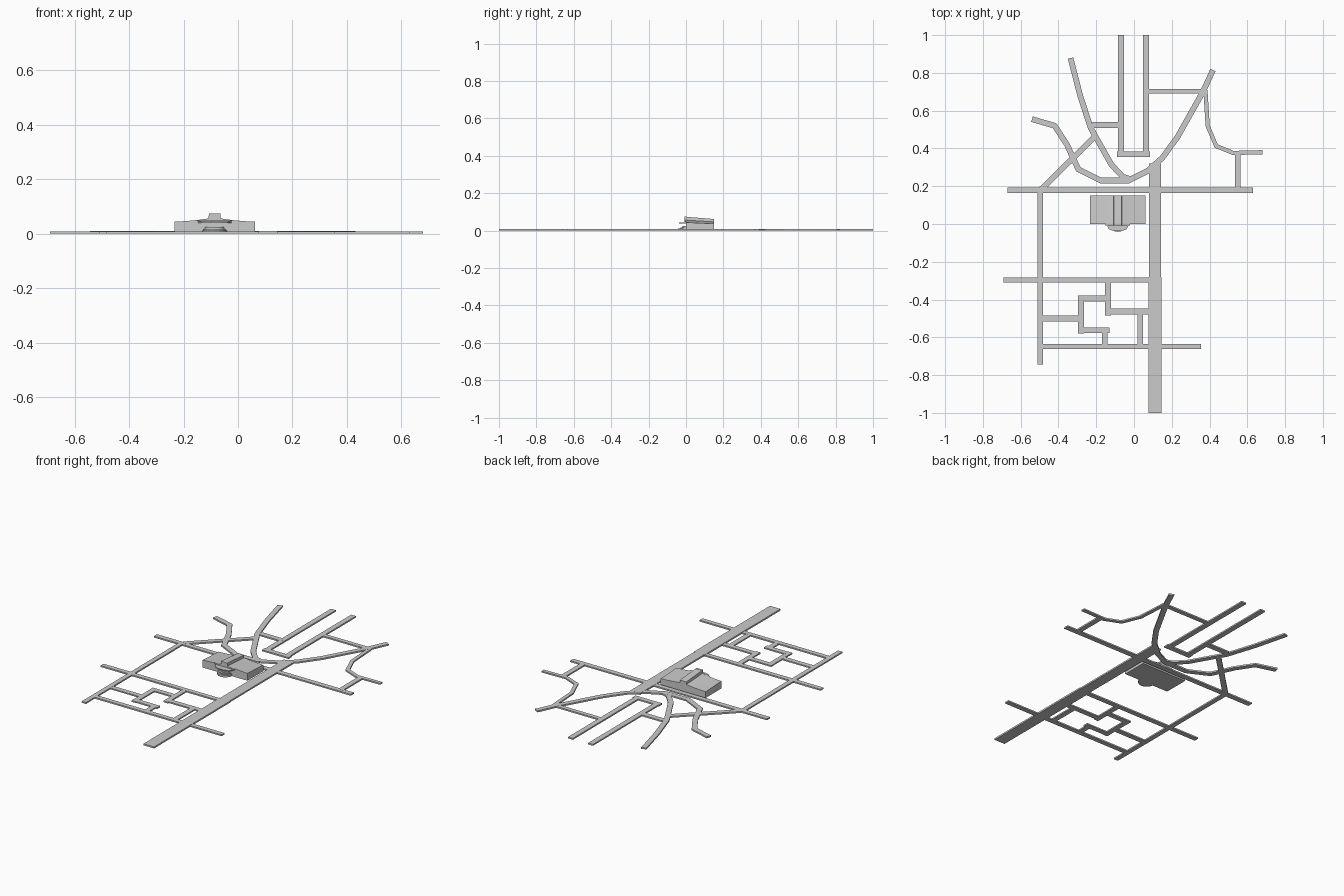
import bpy, bmesh, math
from mathutils import Vector

if "Cube" in bpy.data.objects:
    bpy.data.objects.remove(bpy.data.objects["Cube"])

ROAD_Z = 0.009
CX = -0.086          # centre line of the building


def finish(name, bm):
    bmesh.ops.recalc_face_normals(bm, faces=bm.faces)
    me = bpy.data.meshes.new(name)
    bm.to_mesh(me)
    bm.free()
    ob = bpy.data.objects.new(name, me)
    bpy.context.collection.objects.link(ob)
    return ob


def road(name, pts, width, top=ROAD_Z):
    """Flat slab following a polyline with mitred corners."""
    p = [Vector(q) for q in pts]
    bm = bmesh.new()
    rings = []
    for i, c in enumerate(p):
        a = (c - p[i - 1]).normalized() if i else (p[1] - c).normalized()
        b = (p[i + 1] - c).normalized() if i < len(p) - 1 else a
        t = (a + b).normalized()
        n = Vector((-t.y, t.x)) * (width / 2 / max(t.dot(a), 0.4))
        l, r = c + n, c - n
        rings.append([bm.verts.new((v.x, v.y, z)) for v, z in
                      ((l, 0), (r, 0), (r, top), (l, top))])
    for s, e in zip(rings, rings[1:]):
        for k in range(4):
            bm.faces.new((s[k], s[(k + 1) % 4], e[(k + 1) % 4], e[k]))
    bm.faces.new(rings[0])
    bm.faces.new(rings[-1])
    return finish(name, bm)


def slab(name, outline, z0, z1):
    """Prism from a plan outline."""
    bm = bmesh.new()
    f = bm.faces.new([bm.verts.new((x, y, z0)) for x, y in outline])
    top = bmesh.ops.extrude_face_region(bm, geom=[f])["geom"]
    for v in top:
        if isinstance(v, bmesh.types.BMVert):
            v.co.z = z1
    return finish(name, bm)


def roofed_block(name, half, y0, y1, drop):
    """Front profile (mirrored about CX) run back, with the roof falling to the rear."""
    prof = [(CX - x, z) for x, z in half] + [(CX + x, z) for x, z in reversed(half)]
    bm = bmesh.new()
    front = [bm.verts.new((x, y0, z)) for x, z in prof]
    back = [bm.verts.new((x, y1, z * (1 - drop))) for x, z in prof]
    n = len(prof)
    for i in range(n):
        j = (i + 1) % n
        bm.faces.new((front[i], front[j], back[j], back[i]))
    bm.faces.new(front)
    bm.faces.new(back)
    return finish(name, bm)


# Main avenue
road("avenue_south", [(0.111, -1), (0.111, -0.28)], 0.07, 0.0096)
road("avenue_north", [(0.111, -0.28), (0.111, 0.32)], 0.064, 0.0094)

# Straight streets: start, end, width
streets = [
    ((-0.67, 0.178), (0.63, 0.178), 0.03),
    ((-0.497, 0.178), (-0.497, -0.745), 0.028),
    ((-0.69, -0.297), (0.09, -0.297), 0.028),
    ((-0.51, -0.648), (0.355, -0.648), 0.028),
    ((-0.07, 0.36), (-0.07, 1), 0.032),
    ((0.063, 0.36), (0.063, 1), 0.032),
    ((-0.09, 0.37), (0.085, 0.37), 0.03),
    ((0.07, 0.703), (0.37, 0.703), 0.026),
    ((-0.22, 0.523), (-0.07, 0.523), 0.032),
    ((0.55, 0.375), (0.55, 0.18), 0.03),
    ((-0.49, 0.185), (-0.205, 0.465), 0.03),
]
for i, (a, b, w) in enumerate(streets):
    road(f"street_{i + 1}", [a, b], w, 0.0084 + 0.00004 * i)

# Narrow lanes of the southern block
lanes = [
    ((-0.49, -0.5), (-0.27, -0.5)),
    ((-0.281, -0.38), (-0.281, -0.58)),
    ((-0.297, -0.394), (-0.13, -0.394)),
    ((-0.138, -0.297), (-0.138, -0.485)),
    ((-0.15, -0.463), (0.09, -0.463)),
    ((-0.297, -0.563), (-0.13, -0.563)),
    ((-0.155, -0.563), (-0.155, -0.645)),
    ((0.033, -0.45), (0.033, -0.645)),
]
for i, (a, b) in enumerate(lanes):
    road(f"lane_{i + 1}", [a, b], 0.03, 0.0078 + 0.00004 * i)

# Winding roads north of the building
road("winding_road_centre", [(-0.336, 0.878), (-0.285, 0.68), (-0.23, 0.51),
                             (-0.12, 0.315), (-0.06, 0.25), (-0.01, 0.235)], 0.03, 0.0089)
road("winding_road_long", [(-0.54, 0.555), (-0.42, 0.52), (-0.355, 0.42), (-0.295, 0.29),
                           (-0.175, 0.23), (-0.03, 0.23), (0.07, 0.28), (0.15, 0.35),
                           (0.23, 0.46), (0.365, 0.70), (0.418, 0.815)], 0.03, 0.0091)
road("winding_road_east", [(0.378, 0.71), (0.39, 0.52), (0.435, 0.413), (0.525, 0.376),
                           (0.68, 0.38)], 0.022, 0.0087)

# Building: wide hall with a gently rising stepped roof and raised central bay
roofed_block("main_hall", [(0.148, 0), (0.148, 0.044), (0.107, 0.046), (0.064, 0.050),
                           (0.022, 0.056), (0.021, 0.074)], 0.0, 0.15, 0.16)
roofed_block("central_bay_front", [(0.064, 0.046), (0.064, 0.050), (0.022, 0.056),
                                   (0.021, 0.0745)], -0.008, 0.004, 0.0)

# Entrance canopy and rounded steps
slab("entrance_canopy", [(CX - 0.064, 0.004), (CX - 0.047, -0.027), (CX - 0.02, -0.038),
                         (CX + 0.02, -0.038), (CX + 0.047, -0.027), (CX + 0.064, 0.004)],
     0.039, 0.044)
for i, (rx, ry, z) in enumerate([(0.046, 0.042, 0.012), (0.041, 0.03, 0.018), (0.036, 0.018, 0.025)]):
    arc = [(CX + rx * math.cos(math.pi * k / 8), 0.004 - (ry + 0.004) * math.sin(math.pi * k / 8))
           for k in range(9)]
    slab(f"entrance_step_{i + 1}", arc, 0.0, z)
